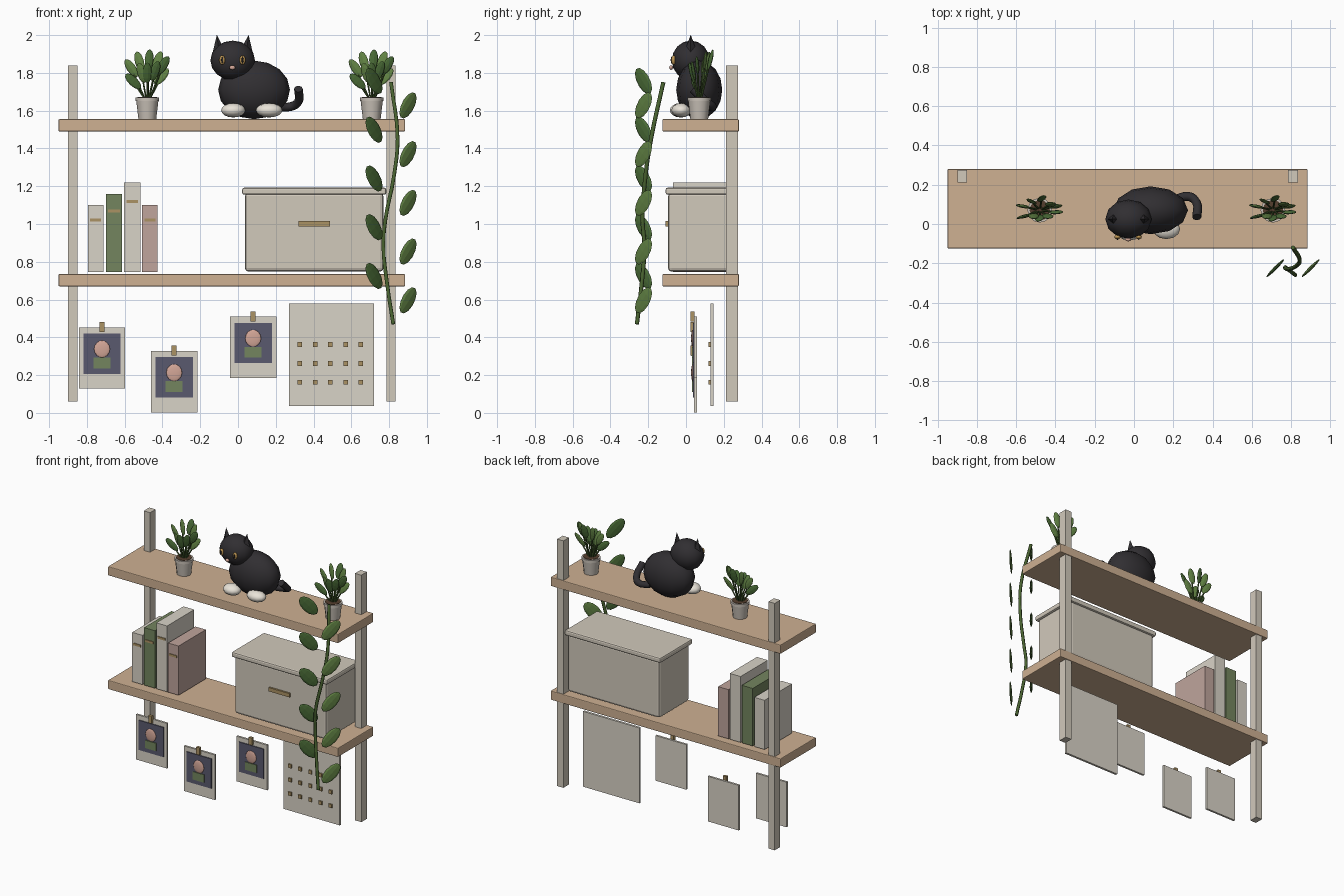
import bpy, math
from mathutils import Vector, Matrix

if "Cube" in bpy.data.objects:
    bpy.data.objects.remove(bpy.data.objects["Cube"])

def mat(name, r, g, b):
    m = bpy.data.materials.new(name)
    m.diffuse_color = tuple((c / 255) ** 2.2 for c in (r, g, b)) + (1,)
    m.use_nodes = True
    m.node_tree.nodes["Principled BSDF"].inputs["Base Color"].default_value = m.diffuse_color
    return m

WOOD = mat("wood", 205, 175, 145)
CREAM = mat("cream", 208, 200, 186)
PAPER = mat("paper", 216, 210, 198)
GREEN = mat("book_green", 115, 132, 95)
PINK = mat("book_pink", 190, 163, 155)
BRASS = mat("brass", 170, 145, 100)
NAVY = mat("photo", 90, 90, 110)
FUR = mat("fur", 52, 50, 53)
WHITE = mat("paw_white", 232, 226, 215)
AMBER = mat("eye", 190, 150, 85)
SKIN = mat("skin", 210, 165, 150)
LEAF = mat("leaf", 98, 130, 70)
DLEAF = mat("leaf_dark", 76, 108, 58)
STEM = mat("stem", 75, 100, 52)
SOIL = mat("soil", 85, 65, 50)
POT = mat("pot", 200, 192, 182)

def finish(name, m, smooth=False):
    o = bpy.context.object
    o.name = name
    o.data.materials.append(m)
    if smooth:
        bpy.ops.object.shade_smooth_by_angle(angle=math.radians(50))
    return o

def box(name, m, x0, x1, y0, y1, z0, z1, bevel=0.0):
    bpy.ops.mesh.primitive_cube_add(size=1)
    o = bpy.context.object
    o.data.transform(Matrix.Translation(((x0 + x1) / 2, (y0 + y1) / 2, (z0 + z1) / 2))
                     @ Matrix.Diagonal((x1 - x0, y1 - y0, z1 - z0, 1)))
    if bevel:
        b = o.modifiers.new("bevel", "BEVEL")
        b.width, b.segments = bevel, 2
    return finish(name, m)

def ball(name, m, loc, rad, seg=12, rings=8, rot=(0, 0, 0), smooth=True):
    bpy.ops.mesh.primitive_uv_sphere_add(segments=seg, ring_count=rings, radius=1,
                                         location=loc, rotation=rot)
    bpy.context.object.scale = rad
    return finish(name, m, smooth)

def cone(name, m, loc, r1, r2, h, sides=12, rot=(0, 0, 0), smooth=True):
    bpy.ops.mesh.primitive_cone_add(vertices=sides, radius1=r1, radius2=r2, depth=h,
                                    location=loc, rotation=rot)
    return finish(name, m, smooth)

def tube(name, m, pts, r, res=1):
    c = bpy.data.curves.new(name, "CURVE")
    c.dimensions = "3D"
    c.bevel_depth, c.bevel_resolution, c.use_fill_caps = r, res, True
    c.resolution_u = 4
    s = c.splines.new("BEZIER")
    s.bezier_points.add(len(pts) - 1)
    for p, co in zip(s.bezier_points, pts):
        p.co = co
        p.handle_left_type = p.handle_right_type = "AUTO"
    o = bpy.data.objects.new(name, c)
    bpy.context.collection.objects.link(o)
    c.materials.append(m)
    return o

def leaf(name, m, loc, axis, normal, rad):
    """Flattened ellipsoid, long along axis and thin along normal."""
    z = Vector(axis).normalized()
    y = Vector(normal)
    y = (y - z * y.dot(z)).normalized()
    rot = Matrix((y.cross(z), y, z)).transposed().to_euler()
    return ball(name, m, loc, rad, 8, 6, rot, False)

# shelves and posts
for name, z in (("lower_shelf", 0.67), ("upper_shelf", 1.49)):
    box(name, WOOD, -0.95, 0.885, -0.125, 0.28, z, z + 0.065, 0.005)
for name, x in (("left_post", -0.9), ("right_post", 0.785)):
    box(name, CREAM, x, x + 0.05, 0.212, 0.275, 0.06, 1.84)

# books with spine bands
for x0, x1, top, band, m in ((-0.795, -0.713, 1.10, 1.02, PAPER), (-0.70, -0.613, 1.16, 1.07, GREEN),
                             (-0.603, -0.517, 1.22, 1.12, PAPER), (-0.508, -0.425, 1.10, 1.02, PINK)):
    box("book", m, x0, x1, -0.07, 0.24, 0.745, top)
    box("book_band", BRASS, x0 + 0.012, x1 - 0.012, -0.075, -0.068, band - 0.008, band + 0.008)

# storage box
box("storage_box", CREAM, 0.037, 0.77, -0.095, 0.25, 0.748, 1.165, 0.018)
box("storage_lid", CREAM, 0.022, 0.785, -0.108, 0.262, 1.155, 1.192, 0.01)
box("box_handle", BRASS, 0.32, 0.487, -0.108, -0.09, 0.988, 1.015)

# hanging photos with clips
for cx, z in ((-0.72, 0.128), (-0.338, 0.003), (0.08, 0.185)):
    box("photo_card", PAPER, cx - 0.123, cx + 0.123, 0.043, 0.058, z, z + 0.325)
    box("photo_image", NAVY, cx - 0.099, cx + 0.099, 0.036, 0.044, z + 0.078, z + 0.292)
    box("photo_torso", GREEN, cx - 0.045, cx + 0.045, 0.031, 0.037, z + 0.108, z + 0.165)
    ball("photo_head", SKIN, (cx, 0.035, z + 0.21), (0.042, 0.008, 0.045))
    box("photo_clip", BRASS, cx - 0.013, cx + 0.013, 0.025, 0.045, z + 0.30, z + 0.353)

# calendar sheet with day squares
box("calendar_sheet", PAPER, 0.27, 0.72, 0.13, 0.146, 0.037, 0.58)
for i in range(5):
    for j in range(3):
        x, z = 0.327 + 0.081 * i, 0.162 + 0.1 * j
        box("day_mark", BRASS, x - 0.012, x + 0.012, 0.12, 0.131, z - 0.013, z + 0.013)

# cat
ball("cat_body", FUR, (0.085, 0.07, 1.71), (0.19, 0.122, 0.155))
ball("cat_head", FUR, (-0.028, 0.025, 1.866), (0.118, 0.1, 0.105))
for s in (-1, 1):
    cone("cat_ear", FUR, (-0.028 + s * 0.077, 0.025, 1.945), 0.042, 0, 0.115, 4,
         (0, s * 0.12, 0), False)
    ex = -0.03 + s * 0.054
    ball("cat_eye", AMBER, (ex, -0.066, 1.868), (0.016, 0.012, 0.025))
    ball("cat_pupil", FUR, (ex, -0.077, 1.868), (0.005, 0.004, 0.019), 8, 6)
ball("cat_nose", SKIN, (-0.03, -0.079, 1.828), (0.016, 0.01, 0.012), 8, 6)
ball("left_paw", WHITE, (-0.025, -0.03, 1.602), (0.064, 0.055, 0.038))
ball("right_paw", WHITE, (0.165, -0.025, 1.602), (0.07, 0.052, 0.038))
tube("cat_tail", FUR, [(0.2, 0.12, 1.62), (0.28, 0.14, 1.622), (0.318, 0.11, 1.645),
                       (0.32, 0.035, 1.715)], 0.023, 2)

# potted plants: leaf offsets from the pot (dx, dy, z)
SPRIGS = ((-0.085, 0.02, 1.825), (-0.075, -0.03, 1.755), (-0.042, 0.045, 1.86), (0.01, 0.06, 1.87),
          (0.055, 0.03, 1.862), (0.083, -0.01, 1.84), (0.075, 0.02, 1.78), (0.0, -0.04, 1.80),
          (-0.03, -0.03, 1.80), (0.04, -0.03, 1.81))
for cx in (-0.48, 0.708):
    cone("pot", POT, (cx, 0.07, 1.605), 0.047, 0.059, 0.1)
    cone("pot_rim", POT, (cx, 0.07, 1.66), 0.063, 0.063, 0.02)
    cone("soil", SOIL, (cx, 0.07, 1.67), 0.052, 0.052, 0.006)
    for i, (dx, dy, z) in enumerate(SPRIGS):
        base = Vector((cx + dx * 0.15, 0.07 + dy * 0.15, 1.66))
        c = Vector((cx + dx, 0.07 + dy, z))
        tube("plant_stem", STEM, [base, c], 0.005, 0)
        axis = c - base + Vector((dx * 0.5, 0, 0))
        leaf("plant_leaf", (LEAF, DLEAF)[i % 2], c, axis, (0.3 * (-1) ** i, 1, 0),
             (0.025, 0.009, 0.056))

# trailing vine in front of the shelves
tube("vine_stem", STEM, [(0.81, -0.12, 1.75), (0.845, -0.185, 1.45), (0.825, -0.215, 1.25),
                         (0.78, -0.23, 1.02), (0.77, -0.22, 0.88), (0.79, -0.235, 0.68),
                         (0.822, -0.26, 0.47)], 0.011)
for i in range(10):
    s = (-1, 1)[i % 2]
    leaf("vine_leaf", (DLEAF, LEAF)[i % 2], (0.81 + s * 0.09, -0.225, 1.757 - 0.129 * i),
         (s * 0.042, s * 0.042, 0.068), (-1, 1, 0), (0.044, 0.009, 0.084))
